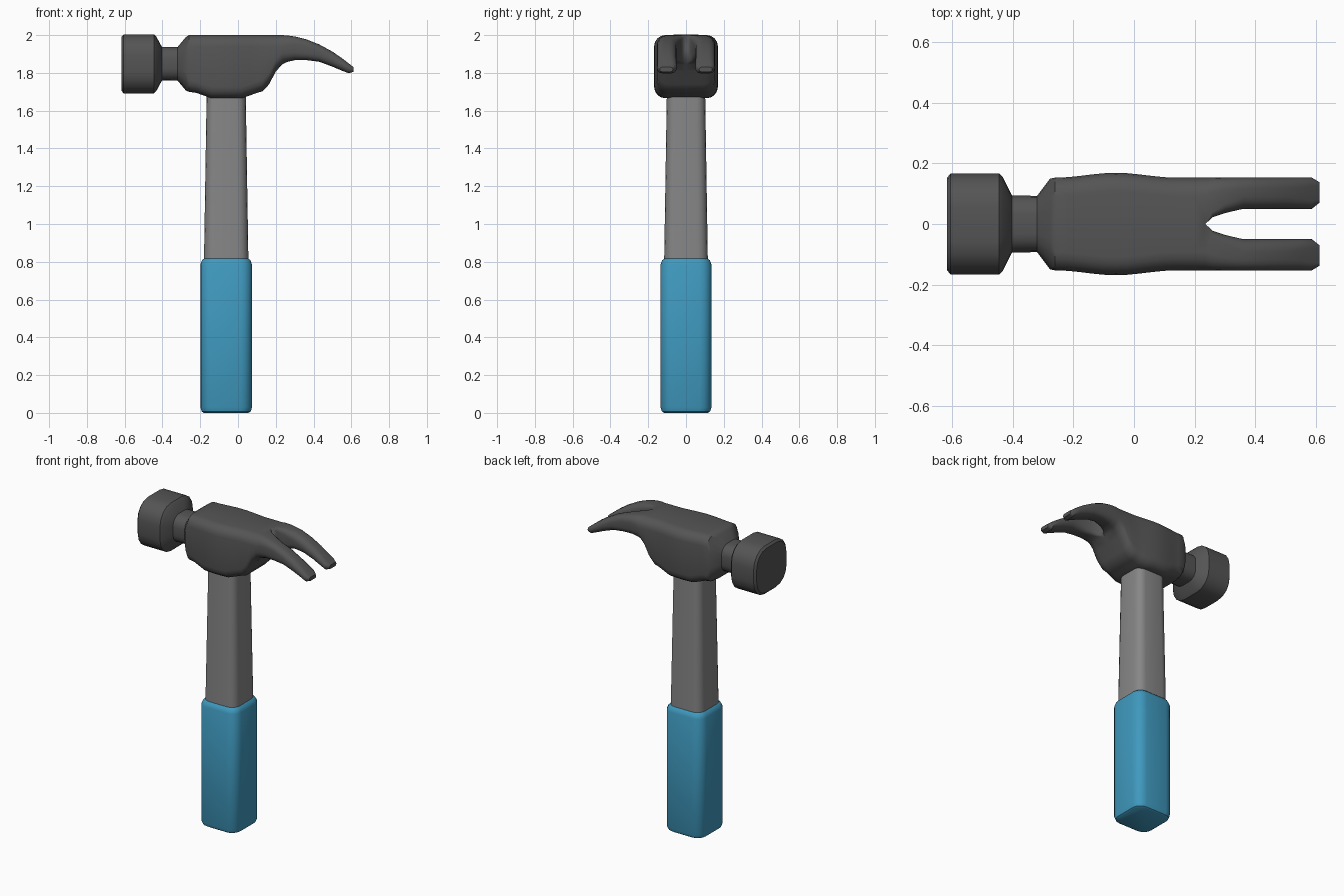
import bpy, bmesh, math
from mathutils import Vector

if "Cube" in bpy.data.objects:
    bpy.data.objects.remove(bpy.data.objects["Cube"])

SEG = 4  # segments per rounded corner


def section(a0, a1, b0, b1, r_in, r_out):
    """Rounded rectangle in 2D; r_in rounds the a0 side, r_out the a1 side."""
    cap = 0.499 * min(a1 - a0, b1 - b0)
    r_in = min(r_in, cap)
    r_out = min(r_out, 0.499 * (b1 - b0), a1 - a0 - r_in)
    corners = [(a0 + r_in, b0 + r_in, r_in), (a1 - r_out, b0 + r_out, r_out),
               (a1 - r_out, b1 - r_out, r_out), (a0 + r_in, b1 - r_in, r_in)]
    pts = []
    for k, (ca, cb, r) in enumerate(corners):
        for i in range(SEG + 1):
            t = math.pi / 2 * (k + 2 + i / SEG)
            pts.append((ca + r * math.cos(t), cb + r * math.sin(t)))
    return pts


def loft(name, rings, color, half=False):
    """Skin a list of 3D rings, cap both ends; half drops the y = 0 wall and mirrors."""
    bm = bmesh.new()
    loops = [[bm.verts.new(p) for p in ring] for ring in rings]
    n = len(loops[0])
    for a, b in zip(loops, loops[1:]):
        for i in range(n):
            j = (i + 1) % n
            bm.faces.new((a[i], a[j], b[j], b[i]))
    bm.faces.new(loops[0])
    bm.faces.new(loops[-1])
    bmesh.ops.remove_doubles(bm, verts=bm.verts, dist=0.0003)
    bmesh.ops.recalc_face_normals(bm, faces=bm.faces)
    if half:
        wall = [f for f in bm.faces if all(abs(v.co.y) < 1e-4 for v in f.verts)]
        bmesh.ops.delete(bm, geom=wall, context='FACES')
    mesh = bpy.data.meshes.new(name)
    bm.to_mesh(mesh)
    bm.free()
    obj = bpy.data.objects.new(name, mesh)
    bpy.context.collection.objects.link(obj)
    mat = bpy.data.materials.new(name + "_material")
    mat.diffuse_color = (*color, 1)
    mat.use_nodes = True
    mat.node_tree.nodes["Principled BSDF"].inputs["Base Color"].default_value = mat.diffuse_color
    mesh.materials.append(mat)
    if half:
        mod = obj.modifiers.new("mirror", 'MIRROR')
        mod.use_axis = (False, True, False)
        mod.use_clip = True
        mod.merge_threshold = 0.0005
    bpy.ops.object.select_all(action='DESELECT')
    obj.select_set(True)
    bpy.context.view_layer.objects.active = obj
    bpy.ops.object.shade_smooth_by_angle(angle=math.radians(38))


rings = []


def head_ring(x, y0, y1, z0, z1, r_in, r_out):
    rings.append([Vector((x, a, b)) for a, b in section(y0, y1, z0, z1, r_in, r_out)])


# Striking face, poll and neck: x and half width around the head axis
for x, w in [(-0.617, 0.153), (-0.605, 0.167), (-0.445, 0.167), (-0.432, 0.153),
             (-0.403, 0.094), (-0.32, 0.093), (-0.277, 0.15)]:
    h = 0.91 * w + 0.004
    head_ring(x, 0, w, 1.848 - h, 1.848 + h, 0, 0.66 * w)

# Cheeks, swelling around the handle socket
for i in range(10):
    x = -0.26 + 0.04 * i
    c = math.cos(math.pi / 2 * (x + 0.06) / 0.2) ** 2
    head_ring(x, 0, 0.153 + 0.016 * c, 1.70 - 0.034 * min(1, 1.75 * c), 2.0, 0, 0.06)

# Claw: x and underside height; top falls as a parabola, notch opens as a root curve
for x, z in [(0.13, 1.702), (0.165, 1.74), (0.2, 1.808), (0.235, 1.845), (0.26, 1.858),
             (0.3, 1.867), (0.36, 1.868), (0.43, 1.859), (0.5, 1.833), (0.55, 1.812),
             (0.587, 1.798)]:
    gap = 0.05 * math.sqrt(min(1, max(0, (x - 0.235) / 0.125)))
    top = 2 - 0.17 * (max(0, x - 0.22) / 0.39) ** 2
    head_ring(x, gap, 0.153, z, top, 0.8 * gap, 0.06 - 0.5 * gap)
head_ring(0.612, 0.07, 0.138, 1.806, 1.83, 0.01, 0.01)
loft("hammer_head", rings, (0.09, 0.09, 0.09), half=True)


def post(name, rows, color):
    """Upright rounded-square post: rows of z and half width along x."""
    loft(name, [[Vector((a - 0.0625, b, z)) for a, b in
                 section(-h, h, 0.002 - h, h - 0.002, 0.45 * h, 0.45 * h)]
                for z, h in rows], color)


# Shaft, tapering up into the head
post("shaft", [(0.78, 0.118), (1.72, 0.103)], (0.24, 0.24, 0.24))

# Grip sleeve with softened ends
post("grip", [(0.0, 0.118), (0.008, 0.13), (0.03, 0.137), (0.785, 0.137),
              (0.808, 0.128), (0.82, 0.114)], (0.05, 0.32, 0.52))
